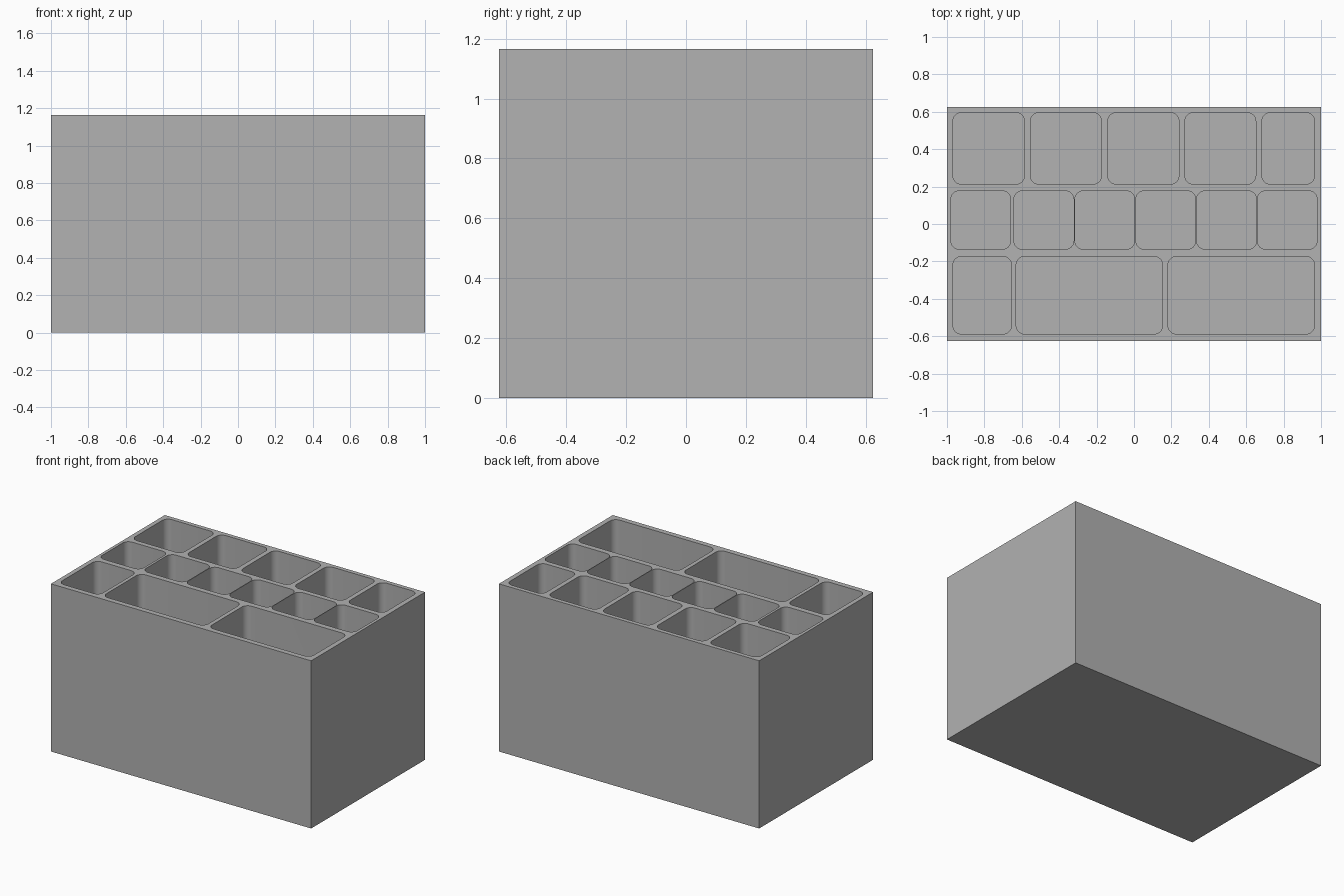
import bpy
import bmesh
import math

if "Cube" in bpy.data.objects:
    bpy.data.objects.remove(bpy.data.objects["Cube"], do_unlink=True)

HALF_DEPTH, HEIGHT, FLOOR = 0.625, 1.165, 0.035
RADIUS, STEPS = 0.045, 8

# Compartment rows: (front edge, back edge, [(left, right), ...])
ROWS = [
    (0.213, 0.595, [(-0.968, -0.586), (-0.554, -0.174), (-0.14, 0.24),
                    (0.272, 0.651), (0.684, 0.965)]),
    (-0.135, 0.177, [(-0.979, -0.659), (-0.642, -0.322), (-0.316, 0.004),
                     (0.01, 0.33), (0.335, 0.655), (0.659, 0.979)]),
    (-0.588, -0.174, [(-0.968, -0.655), (-0.63, 0.153), (0.182, 0.965)]),
]

grey = bpy.data.materials.new("light grey")
grey.use_nodes = True
grey.diffuse_color = (0.445, 0.445, 0.445, 1)
grey.node_tree.nodes["Principled BSDF"].inputs["Base Color"].default_value = grey.diffuse_color


def make_object(name, bm):
    bmesh.ops.recalc_face_normals(bm, faces=bm.faces)
    mesh = bpy.data.meshes.new(name)
    bm.to_mesh(mesh)
    bm.free()
    mesh.materials.append(grey)
    obj = bpy.data.objects.new(name, mesh)
    bpy.context.collection.objects.link(obj)
    return obj


def add_rounded_prism(bm, x0, x1, y0, y1, z0, z1):
    corners = [(x1 - RADIUS, y1 - RADIUS), (x0 + RADIUS, y1 - RADIUS),
               (x0 + RADIUS, y0 + RADIUS), (x1 - RADIUS, y0 + RADIUS)]
    ring = []
    for quarter, (cx, cy) in enumerate(corners):
        for step in range(STEPS + 1):
            a = (quarter + step / STEPS) * math.pi / 2
            ring.append(bm.verts.new((cx + RADIUS * math.cos(a),
                                      cy + RADIUS * math.sin(a), z0)))
    base = bm.faces.new(ring)
    top = bmesh.ops.extrude_face_region(bm, geom=[base], use_keep_orig=True)
    verts = [v for v in top["geom"] if isinstance(v, bmesh.types.BMVert)]
    bmesh.ops.translate(bm, vec=(0, 0, z1 - z0), verts=verts)


# Solid block
bm = bmesh.new()
bmesh.ops.create_cube(bm, size=1)
bmesh.ops.scale(bm, vec=(2, 2 * HALF_DEPTH, HEIGHT), verts=bm.verts)
bmesh.ops.translate(bm, vec=(0, 0, HEIGHT / 2), verts=bm.verts)
tray = make_object("compartment_box", bm)

# Pockets hollowed out of the block
bm = bmesh.new()
for front, back, cells in ROWS:
    for left, right in cells:
        add_rounded_prism(bm, left, right, front, back, FLOOR, HEIGHT + 0.1)
cutter = make_object("pocket_cutter", bm)
cutter.hide_render = True

cut = tray.modifiers.new("pockets", "BOOLEAN")
cut.operation = "DIFFERENCE"
cut.solver = "EXACT"
cut.object = cutter

bpy.ops.object.select_all(action="DESELECT")
tray.select_set(True)
bpy.context.view_layer.objects.active = tray
bpy.ops.object.modifier_apply(modifier=cut.name)
bpy.data.objects.remove(cutter, do_unlink=True)
bpy.ops.object.shade_smooth_by_angle(angle=math.radians(30))
